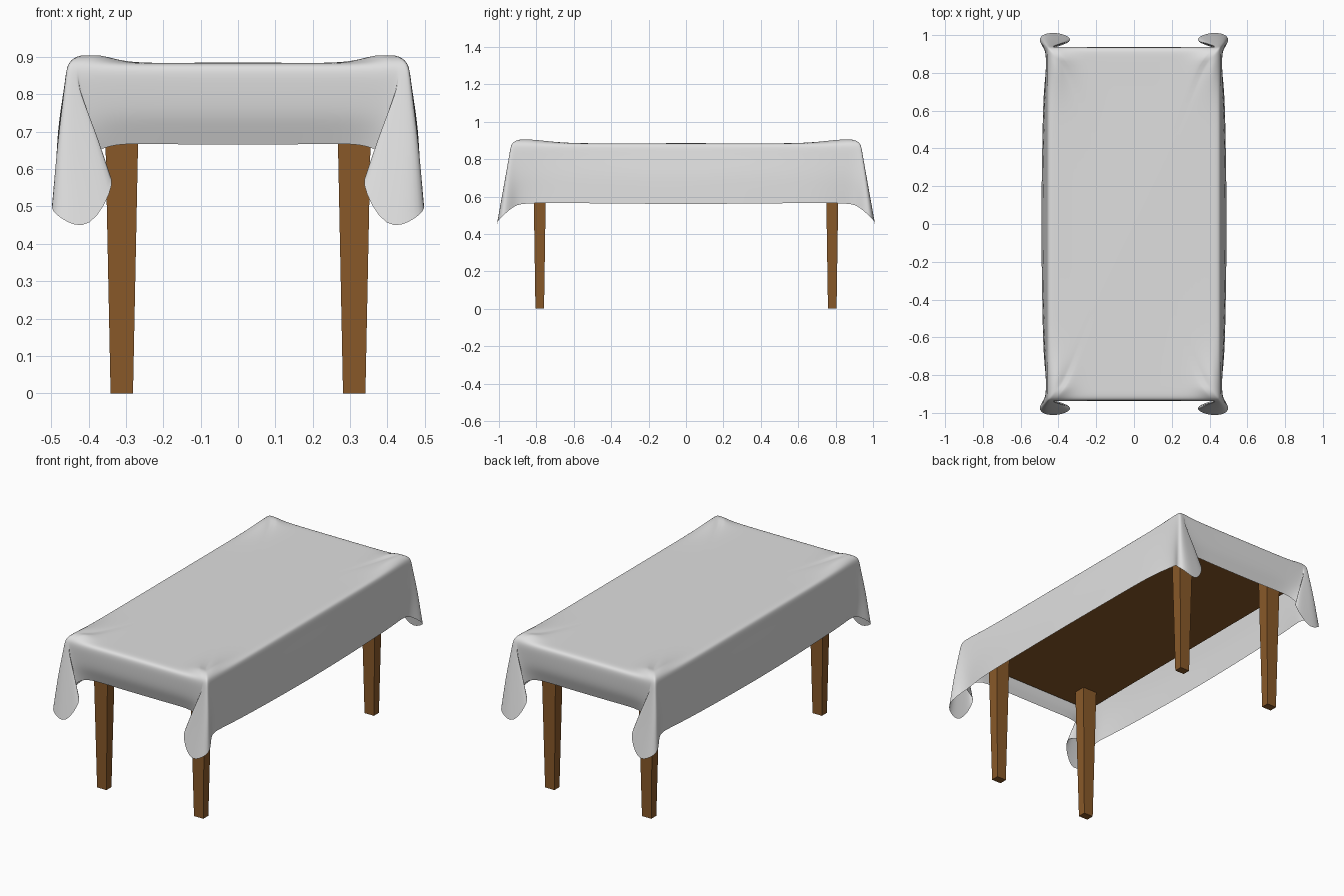
import bpy, bmesh

def material(name, rgb):
    m = bpy.data.materials.new(name)
    m.diffuse_color = (*rgb, 1)
    return m

wood = material("brown wood", (0.25, 0.10, 0.022))
linen = material("pale grey cloth", (0.74, 0.74, 0.74))

def add_object(name, bm, mat):
    bmesh.ops.recalc_face_normals(bm, faces=bm.faces)
    me = bpy.data.meshes.new(name)
    bm.to_mesh(me)
    bm.free()
    me.materials.append(mat)
    ob = bpy.data.objects.new(name, me)
    bpy.context.collection.objects.link(ob)
    return ob

def tapered_box(name, cx, cy, z0, z1, low, high, mat):
    bm = bmesh.new()
    bmesh.ops.create_cube(bm, size=1)
    for v in bm.verts:
        w, d = high if v.co.z > 0 else low
        v.co = (cx + v.co.x * w, cy + v.co.y * d, z1 if v.co.z > 0 else z0)
    return add_object(name, bm, mat)

# Table top and four tapered legs
tapered_box("table_top", 0, 0, 0.785, 0.868, (0.89, 1.84), (0.89, 1.84), wood)
for sx, side in ((-1, "left"), (1, "right")):
    for sy, end in ((-1, "front"), (1, "back")):
        tapered_box(f"{end}_{side}_leg", sx * 0.311, sy * 0.782, 0, 0.79,
                    (0.06, 0.046), (0.092, 0.07), wood)

# Tablecloth quarter: stations from the middle of the long side, round the
# corner fold, to the middle of the short side: shoulder xy, mid xyz, hem xyz
stations = [
    (0.460, 0.00, 0.482, 0.00, 0.72, 0.492, 0.00, 0.560),
    (0.460, 0.40, 0.479, 0.40, 0.72, 0.486, 0.40, 0.562),
    (0.460, 0.70, 0.473, 0.71, 0.72, 0.480, 0.72, 0.567),
    (0.460, 0.86, 0.465, 0.86, 0.72, 0.458, 0.86, 0.563),
    (0.460, 0.91, 0.472, 0.920, 0.70, 0.465, 0.915, 0.555),
    (0.460, 0.935, 0.488, 0.962, 0.68, 0.510, 0.975, 0.50),
    (0.452, 0.938, 0.465, 0.972, 0.68, 0.480, 1.010, 0.47),
    (0.443, 0.938, 0.420, 0.970, 0.67, 0.395, 1.015, 0.425),
    (0.435, 0.938, 0.370, 0.960, 0.70, 0.318, 0.980, 0.58),
    (0.430, 0.938, 0.395, 0.948, 0.71, 0.365, 0.950, 0.59),
    (0.425, 0.938, 0.425, 0.938, 0.72, 0.430, 0.935, 0.60),
    (0.410, 0.938, 0.405, 0.932, 0.74, 0.390, 0.915, 0.640),
    (0.340, 0.938, 0.340, 0.930, 0.75, 0.340, 0.902, 0.670),
    (0.200, 0.937, 0.200, 0.930, 0.75, 0.200, 0.900, 0.666),
    (0.000, 0.937, 0.000, 0.930, 0.75, 0.000, 0.900, 0.666),
]
bm = bmesh.new()
centre = bm.verts.new((0, 0, 0.885))
columns = []
for i, (tx, ty, mx, my, mz, hx, hy, hz) in enumerate(stations):
    fold = 3 <= i <= 11
    lift = 0.028 if fold else 0.0      # raised ridge near the corner
    b = 0.1 if 6 <= i <= 11 else 0.22  # the fold only opens lower down
    pts = [(tx * 0.5, ty * 0.5, 0.884),
           (tx * 0.78, ty * 0.87, 0.884),
           (tx * 0.89, ty * 0.935, 0.884 + lift),
           (tx * 0.98, ty * 0.988, 0.884 + lift * 0.3),
           (tx, ty, 0.865),
           (tx + (mx - tx) * b, ty + (my - ty) * max(b, 0.22), 0.82),
           (mx, my, mz),
           ((mx + hx) / 2, (my + hy) / 2, (mz + hz) / 2),
           (hx, hy, hz)]
    columns.append([bm.verts.new((x, -y, z)) for x, y, z in pts])
for a, b in zip(columns, columns[1:]):
    bm.faces.new((centre, a[0], b[0]))
    for k in range(len(a) - 1):
        bm.faces.new((a[k], a[k + 1], b[k + 1], b[k]))
for f in bm.faces:
    f.smooth = True
cloth = add_object("tablecloth", bm, linen)
mirror = cloth.modifiers.new("mirror quarters", 'MIRROR')
mirror.use_axis = (True, True, False)
mirror.merge_threshold = 0.0005
smooth = cloth.modifiers.new("smooth drape", 'SUBSURF')
smooth.levels = smooth.render_levels = 2
